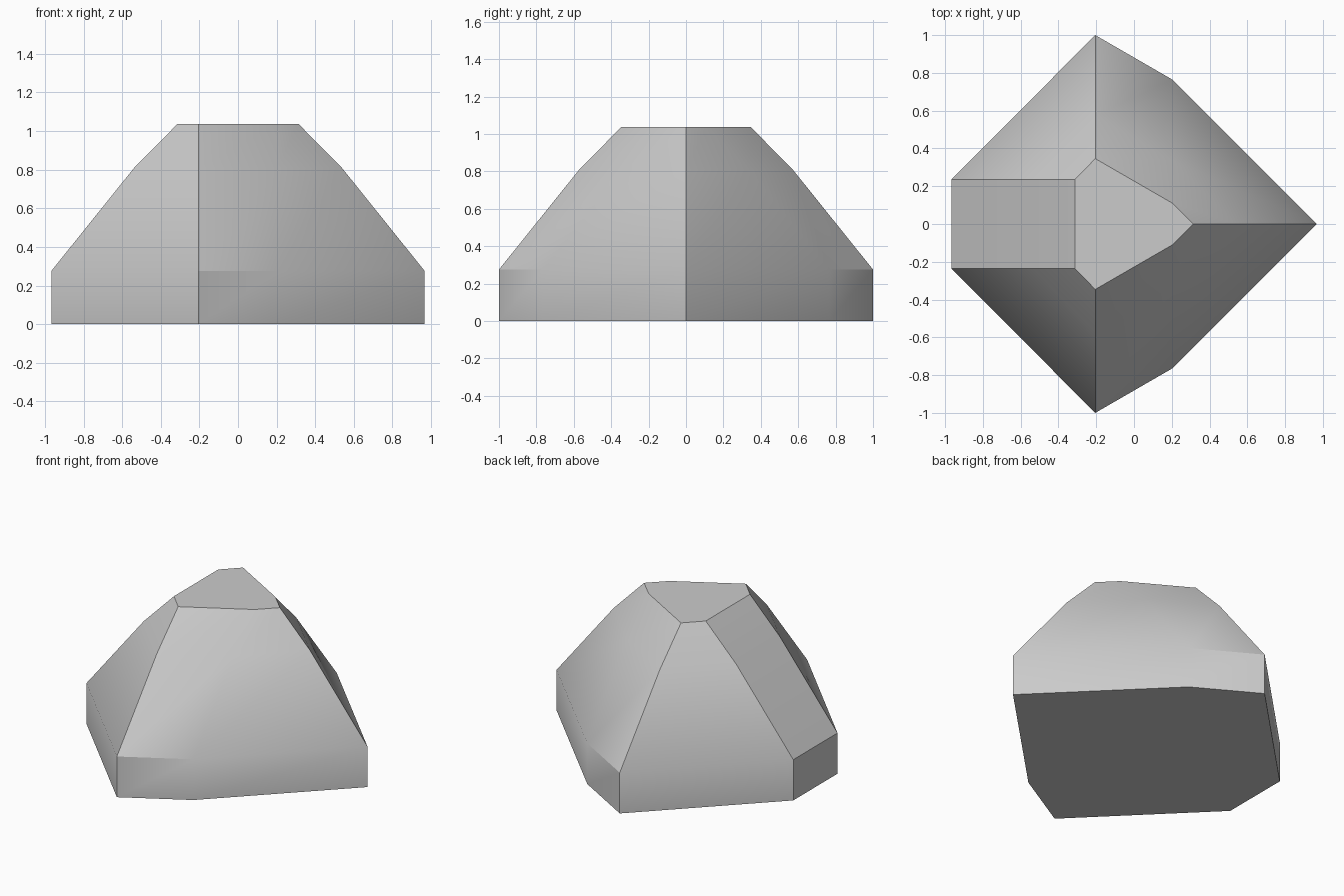
import bpy, bmesh, math

cube = bpy.data.objects.get("Cube")
if cube:
    bpy.data.objects.remove(cube, do_unlink=True)

# Material
grey = bpy.data.materials.new("light grey")
grey.use_nodes = True
colour = (0.6, 0.6, 0.6, 1)
grey.diffuse_color = colour
grey.node_tree.nodes["Principled BSDF"].inputs["Base Color"].default_value = colour

# Half outline: corner position and the axis along which it slopes inward
half = [((0.967, 0), (-1, 0)), ((0.202, 0.765), (0, -1)),
        ((-0.205, 1), (0, -1)), ((-0.967, 0.236), (-1, 0))]
half[3] = (half[3][0], (1, 0))
outline = half + [((x, -y), (dx, -dy)) for (x, y), (dx, dy) in half[:0:-1]]

# Height and inward travel of each ring
levels = [(0, 0), (0.275, 0), (0.808, 0.428), (1.037, 0.654)]

bm = bmesh.new()
rings = [[bm.verts.new((x + dx * inset, y + dy * inset, z))
          for (x, y), (dx, dy) in outline] for z, inset in levels]

# Base, top and sloping walls
bm.faces.new(rings[0][::-1])
bm.faces.new(rings[-1])
count = len(outline)
for low, high in zip(rings, rings[1:]):
    for i in range(count):
        j = (i + 1) % count
        bm.faces.new((low[i], low[j], high[j], high[i]))
bmesh.ops.recalc_face_normals(bm, faces=bm.faces)

mesh = bpy.data.meshes.new("faceted_block")
bm.to_mesh(mesh)
bm.free()
mesh.materials.append(grey)
block = bpy.data.objects.new("faceted_block", mesh)
bpy.context.collection.objects.link(block)

# Smooth shading with crisp corners
bpy.ops.object.select_all(action='DESELECT')
block.select_set(True)
bpy.context.view_layer.objects.active = block
bpy.ops.object.shade_smooth_by_angle(angle=math.radians(30))
